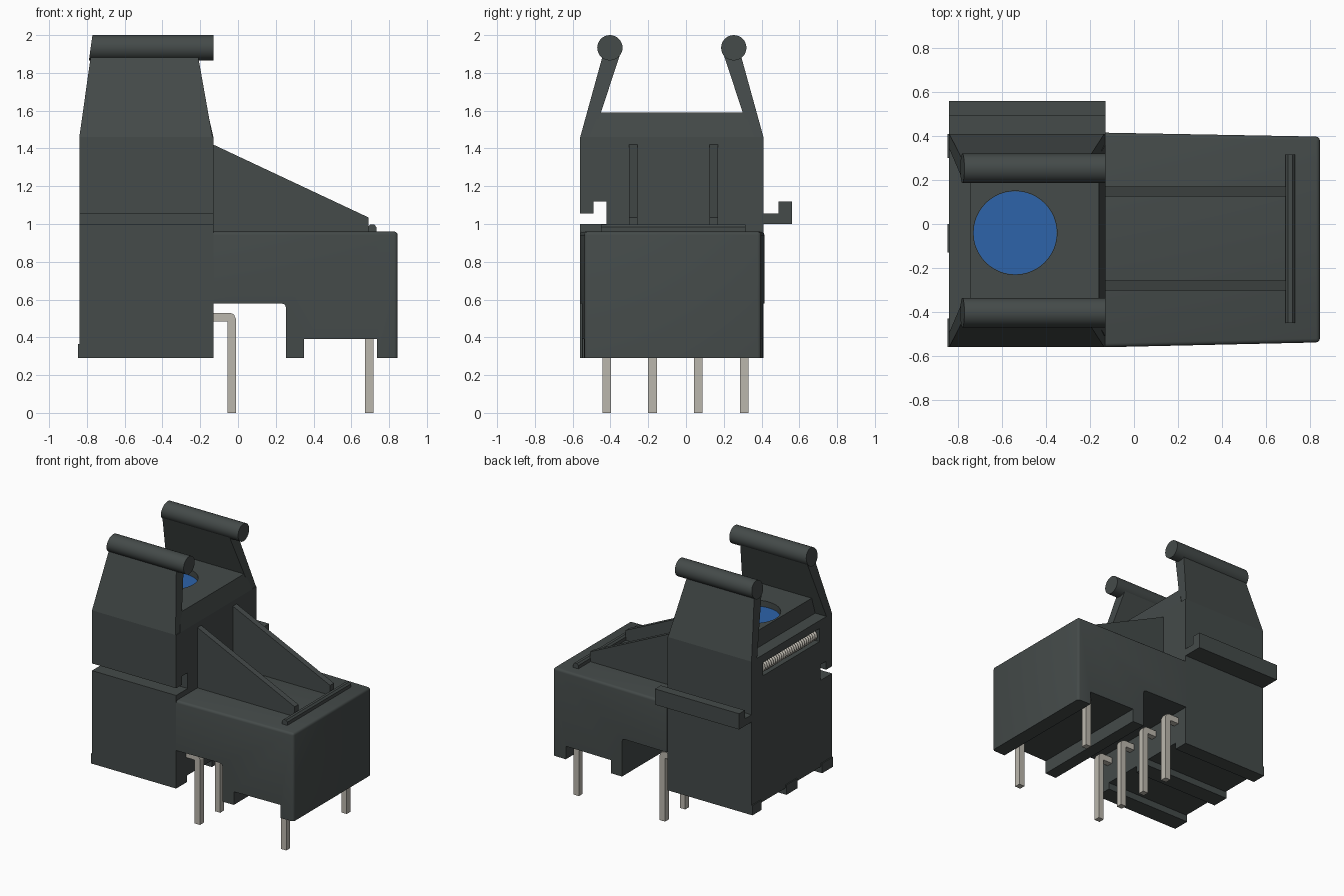
import bpy, bmesh, math
from mathutils import Vector

if "Cube" in bpy.data.objects:
    bpy.data.objects.remove(bpy.data.objects["Cube"], do_unlink=True)


def material(name, rgb):
    m = bpy.data.materials.new(name)
    m.use_nodes = True
    m.diffuse_color = (*rgb, 1)
    m.node_tree.nodes["Principled BSDF"].inputs["Base Color"].default_value = (*rgb, 1)
    return m


PLASTIC = material("dark plastic", (0.058, 0.069, 0.067))
METAL = material("tinned metal", (0.50, 0.475, 0.42))
BLUE = material("blue lens", (0.026, 0.125, 0.40))
MID_Y = -0.075          # centre line of the housing


def finish(name, bm, mat, smooth=False):
    bmesh.ops.recalc_face_normals(bm, faces=bm.faces)
    me = bpy.data.meshes.new(name)
    bm.to_mesh(me)
    bm.free()
    me.materials.append(mat)
    ob = bpy.data.objects.new(name, me)
    bpy.context.collection.objects.link(ob)
    if smooth:
        select(ob)
        bpy.ops.object.shade_smooth_by_angle(angle=math.radians(35))
    return ob


def select(ob):
    bpy.ops.object.select_all(action='DESELECT')
    ob.select_set(True)
    bpy.context.view_layer.objects.active = ob


def prism(points, axis, a, b):
    """Extrude a profile along x (points are y,z) or y (points are x,z)."""
    bm = bmesh.new()
    place = (lambda p, t: (t, p[0], p[1])) if axis == 'x' else (lambda p, t: (p[0], t, p[1]))
    face = bm.faces.new([bm.verts.new(place(p, a)) for p in points])
    ext = bmesh.ops.extrude_face_region(bm, geom=[face])
    move = Vector(place((0, 0), b - a))
    bmesh.ops.translate(bm, vec=move, verts=[v for v in ext["geom"] if isinstance(v, bmesh.types.BMVert)])
    return bm


def loft(name, low, high, mat=PLASTIC):
    """Block between two rectangles, each (x0, x1, y0, y1, z)."""
    bm = bmesh.new()
    rings = [[bm.verts.new((x, y, r[4])) for x, y in
              ((r[0], r[2]), (r[1], r[2]), (r[1], r[3]), (r[0], r[3]))] for r in (low, high)]
    bm.faces.new(rings[0])
    bm.faces.new(rings[1])
    for i in range(4):
        j = (i + 1) % 4
        bm.faces.new((rings[0][i], rings[0][j], rings[1][j], rings[1][i]))
    return finish(name, bm, mat)


def box(name, x0, x1, y0, y1, z0, z1, mat=PLASTIC):
    return loft(name, (x0, x1, y0, y1, z0), (x0, x1, y0, y1, z1), mat)


def disc(name, x, y, z0, z1, r, mat):
    bm = bmesh.new()
    bmesh.ops.create_cone(bm, cap_ends=True, segments=48, radius1=r, radius2=r, depth=z1 - z0)
    bmesh.ops.translate(bm, vec=(x, y, (z0 + z1) / 2), verts=bm.verts)
    return finish(name, bm, mat, True)


def cut(target, cutter):
    mod = target.modifiers.new("cut", 'BOOLEAN')
    mod.operation = 'DIFFERENCE'
    mod.solver = 'EXACT'
    mod.object = cutter
    select(target)
    bpy.ops.object.modifier_apply(modifier=mod.name)
    bpy.data.objects.remove(cutter, do_unlink=True)


# Tower with coupling slot on one side and matching hook on the other
tower = finish("tower", prism([
    (-0.56, 0.34), (0.41, 0.34), (0.41, 1.0), (0.56, 1.0), (0.56, 1.12), (0.49, 1.12),
    (0.49, 1.055), (0.41, 1.055), (0.41, 1.46), (-0.56, 1.46), (-0.56, 1.055),
    (-0.49, 1.055), (-0.49, 1.12), (-0.42, 1.12), (-0.42, 1.0), (-0.56, 1.0)],
    'x', -0.84, -0.13), PLASTIC)
cut(tower, box("window_cutter", -0.9, -0.75, -0.41, 0.27, 1.30, 1.40))

# Runners under the tower, each with a small lip at the end
for i, (y0, y1) in enumerate(((-0.56, -0.43), (-0.13, 0.0), (0.30, 0.41))):
    box(f"runner_{i + 1}", -0.84, -0.13, y0, y1, 0.29, 0.34)
    box(f"runner_lip_{i + 1}", -0.848, -0.84, y0, y1, 0.29, 0.365)

# Spring in the end window
curve = bpy.data.curves.new("spring", 'CURVE')
curve.dimensions = '3D'
curve.bevel_depth = 0.011
curve.bevel_resolution = 1
turns, steps = 26, 10
line = curve.splines.new('POLY')
line.points.add(turns * steps)
for i, p in enumerate(line.points):
    a = math.tau * i / steps
    p.co = (-0.80 + 0.028 * math.cos(a), -0.395 + 0.65 * i / (turns * steps), 1.345 + 0.028 * math.sin(a), 1)
curve.materials.append(METAL)
spring = bpy.data.objects.new("spring", curve)
bpy.context.collection.objects.link(spring)
select(spring)
bpy.ops.object.convert(target='MESH')

# Platform between the arms with a recessed lens
platform = loft("platform", (-0.745, -0.13, -0.51, 0.36, 1.46), (-0.745, -0.16, -0.46, 0.31, 1.59))
cut(platform, disc("lens_cutter", -0.54, -0.04, 1.54, 1.7, 0.19, PLASTIC))
disc("lens", -0.54, -0.04, 1.53, 1.545, 0.189, BLUE)

# Latch arms with round bars on top, mirrored about the centre line
for side, s in (("right", 1), ("left", -1)):
    def my(y):
        return MID_Y + s * (y - MID_Y)
    loft(f"{side}_arm", (-0.84, -0.135, my(-0.56), my(-0.493), 1.46),
         (-0.775, -0.217, my(-0.433), my(-0.342), 1.92))
    bm = bmesh.new()
    ring = [(my(-0.403) + 0.067 * math.cos(math.tau * i / 32),
             1.933 + 0.067 * math.sin(math.tau * i / 32)) for i in range(32)]
    bm = prism(ring, 'x', -0.78, -0.13)
    for v in bm.verts:
        if v.co.x < -0.5:
            v.co.x += (v.co.z - 1.933) * 0.14
    finish(f"{side}_arm_bar", bm, PLASTIC, True)

# Low block: stepped underside, slight taper, rounded upper and end edges
bm = prism([(-0.13, 0.96), (-0.13, 0.58), (0.23, 0.58), (0.248, 0.573), (0.255, 0.555), (0.255, 0.29),
            (0.35, 0.29), (0.35, 0.39), (0.735, 0.39), (0.735, 0.29), (0.845, 0.29), (0.845, 0.96)],
           'y', -0.56, 0.415)
for v in bm.verts:
    t = (v.co.x + 0.13) / 0.975
    v.co.y += 0.022 * t if v.co.y < 0 else -0.018 * t
edges = [e for e in bm.edges
         if all(v.co.x > 0.84 for v in e.verts) and any(v.co.z > 0.95 for v in e.verts)
         or all(v.co.z > 0.95 for v in e.verts) and any(v.co.x > 0.84 for v in e.verts)]
bmesh.ops.bevel(bm, geom=edges, offset=0.018, segments=3, profile=0.5, affect='EDGES')
finish("low_block", bm, PLASTIC, True)

# Sloped ribs and the cross bar at their foot
for i, y in enumerate((-0.28, 0.147)):
    finish(f"rib_{i + 1}", prism([(-0.13, 0.955), (0.69, 0.955), (0.69, 1.035), (-0.13, 1.42)],
                                 'y', y - 0.023, y + 0.023), PLASTIC)
bm = prism([(0.688, 0.955), (0.732, 0.955), (0.732, 0.985), (0.72, 0.998), (0.70, 0.998), (0.688, 0.985)],
           'y', -0.45, 0.315)
finish("cross_bar", bm, PLASTIC)

# Bent pins out of the tower, straight pins under the low block
PIN_Y = (-0.42, -0.177, 0.065, 0.308)
for i, y in enumerate(PIN_Y):
    finish(f"bent_pin_{i + 1}", prism([
        (-0.14, 0.53), (-0.045, 0.53), (-0.022, 0.522), (-0.01, 0.495), (-0.01, 0.0),
        (-0.055, 0.0), (-0.055, 0.483), (-0.14, 0.483)], 'y', y - 0.023, y + 0.023), METAL)
for i, y in enumerate((PIN_Y[0], PIN_Y[3])):
    box(f"straight_pin_{i + 1}", 0.672, 0.718, y - 0.023, y + 0.023, 0.0, 0.40, METAL)
